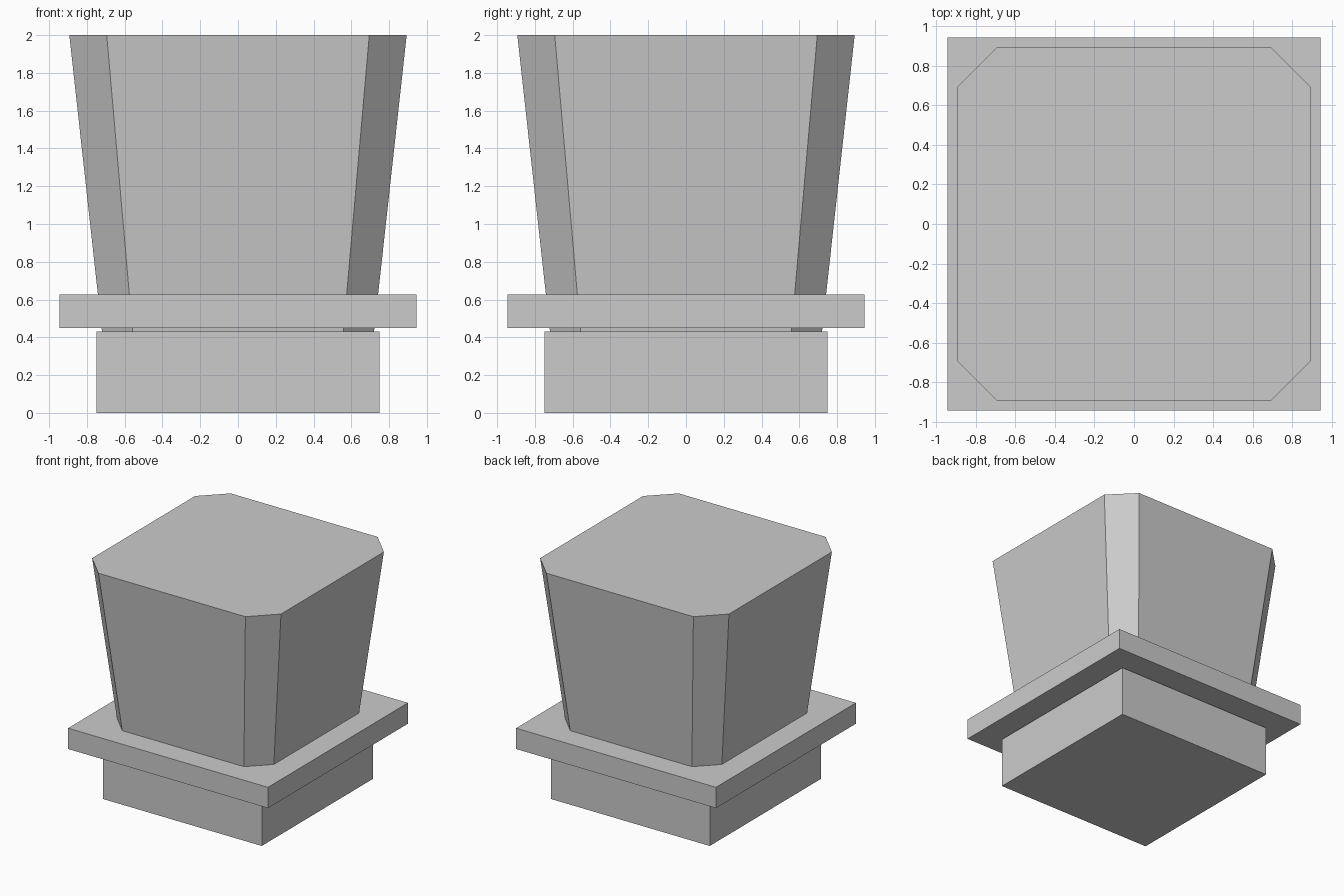
import bpy, bmesh

if "Cube" in bpy.data.objects:
    bpy.data.objects.remove(bpy.data.objects["Cube"])

stone = bpy.data.materials.new("light grey")
stone.diffuse_color = (0.6, 0.6, 0.6, 1)
stone.use_nodes = True
stone.node_tree.nodes["Principled BSDF"].inputs["Base Color"].default_value = stone.diffuse_color


def loft(name, sections):
    """Closed solid through horizontal outlines given as (points, z)."""
    bm = bmesh.new()
    rings = [[bm.verts.new((x, y, z)) for x, y in pts] for pts, z in sections]
    for a, b in zip(rings, rings[1:]):
        for i in range(len(a)):
            j = (i + 1) % len(a)
            bm.faces.new((a[i], a[j], b[j], b[i]))
    bm.faces.new(rings[0][::-1])
    bm.faces.new(rings[-1])
    mesh = bpy.data.meshes.new(name)
    bm.to_mesh(mesh)
    bm.free()
    mesh.materials.append(stone)
    obj = bpy.data.objects.new(name, mesh)
    bpy.context.collection.objects.link(obj)


def square(h):
    return [(-h, -h), (h, -h), (h, h), (-h, h)]


def chamfered(h, f):
    """Square of half width h whose flat sides have half length f."""
    pts, corner = [], [(h, -f), (h, f)]
    for _ in range(4):
        pts += corner
        corner = [(-y, x) for x, y in corner]
    return pts


# square foot
loft("base_block", [(square(0.75), 0), (square(0.75), 0.43)])
# wide collar plate
loft("collar_plate", [(square(0.945), 0.45), (square(0.945), 0.628)])
# flared body with cut corners, passing through the collar
loft("flared_body", [(chamfered(0.72, 0.558), 0.43), (chamfered(0.893, 0.695), 2.0)])
